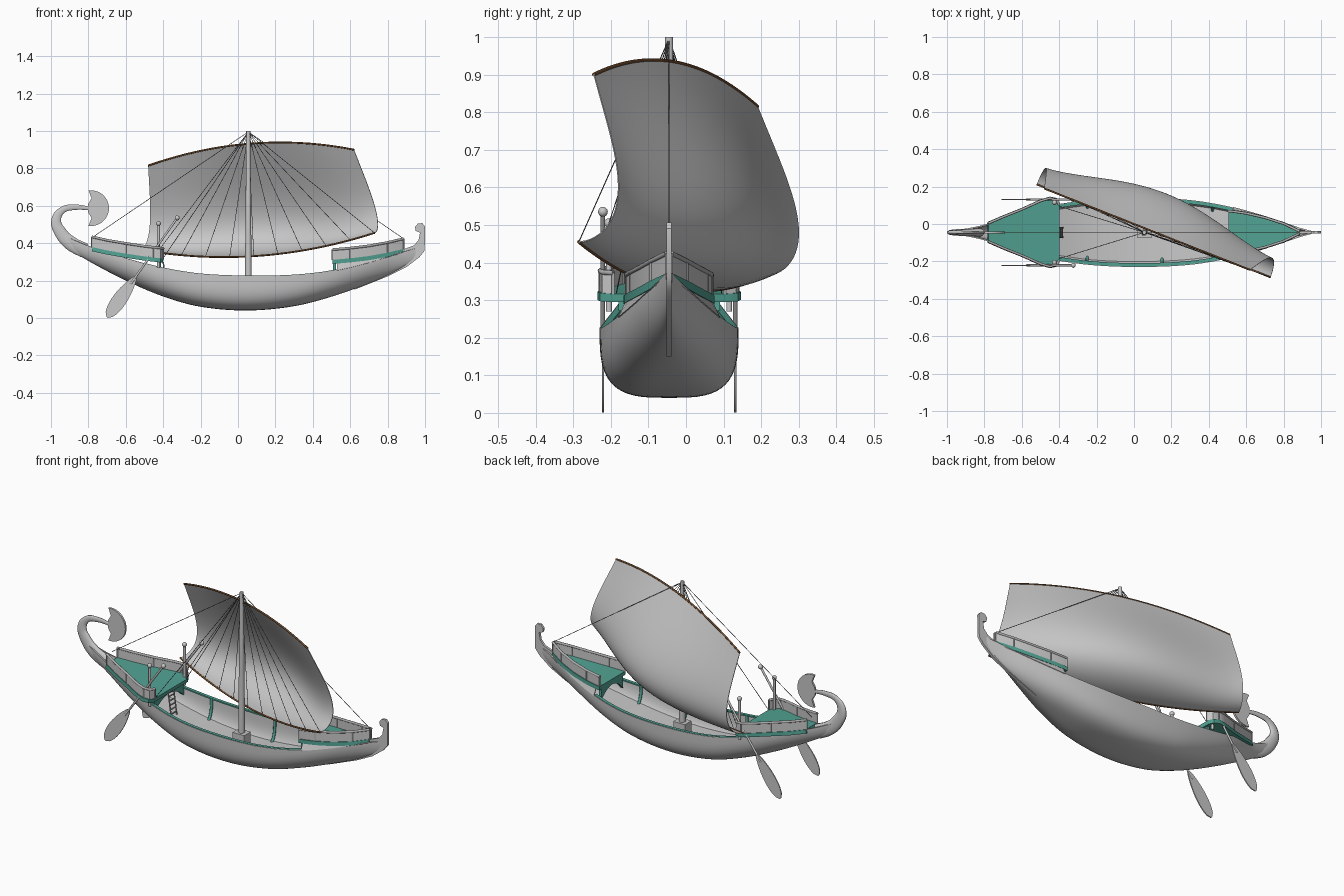
import bpy
from math import sin, cos, pi, radians
from mathutils import Vector

if "Cube" in bpy.data.objects:
    bpy.data.objects.remove(bpy.data.objects["Cube"])

CY = -0.045  # centreline of the ship


def material(name, r, g, b):
    m = bpy.data.materials.new(name)
    m.use_nodes = True
    m.diffuse_color = (r, g, b, 1)
    m.node_tree.nodes["Principled BSDF"].inputs["Base Color"].default_value = (r, g, b, 1)
    return m


GREY = material("light grey", 0.58, 0.58, 0.58)
RAIL = material("rail grey", 0.42, 0.42, 0.42)
ROPE = material("dark rope", 0.15, 0.15, 0.15)
TEAL = material("teal paint", 0.085, 0.36, 0.29)
BROWN = material("brown spar", 0.16, 0.07, 0.025)


def mesh(name, verts, faces, mat, thick=0, offset=0):
    me = bpy.data.meshes.new(name)
    me.from_pydata([tuple(v) for v in verts], [], faces)
    me.materials.append(mat)
    ob = bpy.data.objects.new(name, me)
    bpy.context.collection.objects.link(ob)
    bpy.ops.object.select_all(action='DESELECT')
    ob.select_set(True)
    bpy.context.view_layer.objects.active = ob
    if thick:
        mod = ob.modifiers.new("thickness", 'SOLIDIFY')
        mod.thickness, mod.offset = thick, offset
        bpy.ops.object.modifier_apply(modifier=mod.name)
    bpy.ops.object.shade_smooth_by_angle(angle=radians(40))


def loft(name, rows, mat, thick=0, offset=0):
    n = len(rows[0])
    faces = [(i * n + j, i * n + j + 1, (i + 1) * n + j + 1, (i + 1) * n + j)
             for i in range(len(rows) - 1) for j in range(n - 1)]
    mesh(name, [p for r in rows for p in r], faces, mat, thick, offset)


def plate(name, outline, y, thick, mat):
    """Flat shape in the x-z plane."""
    mesh(name, [(x, y, z) for x, z in outline], [tuple(range(len(outline)))], mat, thick)


def tubes(name, paths, radius, mat, radii=None, smooth=False):
    cu = bpy.data.curves.new(name, 'CURVE')
    cu.dimensions = '3D'
    cu.bevel_depth, cu.bevel_resolution, cu.use_fill_caps = radius, 3, True
    for path in paths:
        sp = cu.splines.new('BEZIER' if smooth else 'POLY')
        pts = sp.bezier_points if smooth else sp.points
        pts.add(len(path) - 1)
        for k, (p, q) in enumerate(zip(pts, path)):
            if smooth:
                p.co = q
                p.handle_left_type = p.handle_right_type = 'AUTO'
            else:
                p.co = (*q, 1)
            p.radius = radii[k] if radii else 1
        sp.use_smooth = True
    cu.materials.append(mat)
    ob = bpy.data.objects.new(name, cu)
    bpy.context.collection.objects.link(ob)
    return ob


def ball(name, centre, r, mat):
    bpy.ops.mesh.primitive_uv_sphere_add(radius=r, location=centre, segments=16, ring_count=10)
    ob = bpy.context.object
    ob.name = name
    ob.data.materials.append(mat)
    bpy.ops.object.shade_smooth()


# Hull stations: x, half width, keel height, sheer height, section fullness
STATIONS = [(-0.93, 0.014, 0.385, 0.44, 2), (-0.8, 0.042, 0.305, 0.385, 2),
            (-0.6, 0.11, 0.2, 0.32, 2.2), (-0.4, 0.152, 0.115, 0.268, 2.7),
            (-0.2, 0.177, 0.06, 0.236, 3.2), (0.05, 0.185, 0.04, 0.225, 3.3),
            (0.3, 0.173, 0.063, 0.23, 3), (0.5, 0.14, 0.114, 0.253, 2.5),
            (0.7, 0.085, 0.185, 0.3, 2), (0.85, 0.035, 0.252, 0.345, 1.8),
            (0.95, 0.008, 0.31, 0.372, 1.8)]


def station(x):
    """Smooth interpolation of the stations."""
    S = [Vector(s) for s in STATIONS]
    i = max(k for k in range(len(S) - 1) if k == 0 or S[k][0] <= x)
    slope = lambda k: ((S[min(k + 1, len(S) - 1)] - S[max(k - 1, 0)])
                       / (S[min(k + 1, len(S) - 1)][0] - S[max(k - 1, 0)][0]))
    h = S[i + 1][0] - S[i][0]
    t = (x - S[i][0]) / h
    v = (S[i] * (1 + 2 * t) * (1 - t) ** 2 + S[i + 1] * t * t * (3 - 2 * t)
         + slope(i) * h * t * (1 - t) ** 2 - slope(i + 1) * h * t * t * (1 - t))
    return v[1:]


def section(x, inset=0, count=28):
    w, keel, sheer, n = station(x)
    w, keel = w - inset, keel + inset
    pts = []
    for k in range(count + 1):
        a = pi * k / count
        c, s = cos(a), max(sin(a), 0)
        side = -1 if c > 0 else 1
        pts.append((x, CY + side * w * abs(c) ** (2 / n), sheer - (sheer - keel) * s ** (2 / n)))
    return pts


def span(a, b, n):
    return [a + (b - a) * k / n for k in range(n + 1)]


loft("hull", [section(x) for x in span(-0.93, 0.95, 56)], GREY, 0.008, -1)

# Floor inside the hull
floor_rows = []
for x in span(-0.6, 0.7, 26):
    w, keel, sheer, n = station(x)
    half = w * (1 - ((sheer - keel - 0.052) / (sheer - keel)) ** n) ** (1 / n) - 0.004
    floor_rows.append([(x, CY - half, keel + 0.052), (x, CY + half, keel + 0.052)])
loft("floor", floor_rows, GREY, 0.006)

# Painted gunwales and ribs, inside the hull edge
for s, side in ((-1, "right"), (1, "left")):
    loft("gunwale_" + side, [[(x, CY + s * (station(x)[0] - d), station(x)[2] - 0.002)
                              for d in (0.003, 0.021)] for x in span(-0.5, 0.53, 26)], TEAL, 0.008)
tubes("ribs", [section(x, 0.013) for x in (-0.25, 0.15, 0.42)], 0.008, TEAL)

# Stem post with curled head
plate("stem_post", [(0.62, 0.15), (0.8, 0.222), (0.9, 0.272), (0.97, 0.325), (0.998, 0.36),
                    (1.0, 0.49), (0.985, 0.507), (0.962, 0.505), (0.946, 0.488), (0.95, 0.465),
                    (0.973, 0.457), (0.965, 0.415), (0.94, 0.388), (0.88, 0.365), (0.75, 0.26)],
      CY, 0.014, GREY)

# Curled stern, flattened sideways, with fan-shaped finial
curl = tubes("stern_curl", [[(x, 0, z) for x, z in
                             ((-0.82, 0.36), (-0.895, 0.4), (-0.945, 0.452), (-0.972, 0.52),
                              (-0.94, 0.576), (-0.87, 0.592), (-0.79, 0.585))]], 0.01, GREY,
             (4.2, 4, 3.5, 2.8, 1.9, 1.5, 1), smooth=True)
curl.location.y, curl.scale.y = CY, 0.5
arc = [(-0.785 + 0.095 * cos(a), 0.587 + 0.095 * sin(a)) for a in span(-1.72, 1.72, 24)]
plate("stern_fan", arc + [(-0.783, 0.64), (-0.803, 0.605), (-0.803, 0.568), (-0.783, 0.535)],
      CY, 0.012, GREY)

# Raised decks: x, half width, height along the edge
AFT = [(-0.78, 0.05, 0.368), (-0.7, 0.085, 0.35), (-0.6, 0.125, 0.333), (-0.5, 0.17, 0.318),
       (-0.45, 0.185, 0.312), (-0.415, 0.178, 0.308), (-0.4, 0.15, 0.306)]
FORE = [(0.505, 0.115, 0.3), (0.53, 0.114, 0.302), (0.6, 0.104, 0.308), (0.7, 0.081, 0.32),
        (0.8, 0.049, 0.338), (0.885, 0.008, 0.358)]
for name, edge in (("aft", AFT), ("fore", FORE)):
    loft(name + "_deck", [[(x, CY - w - 0.006, z), (x, CY + w + 0.006, z)] for x, w, z in edge],
         TEAL, 0.022)
    bars, posts = [], []
    for s, side in ((-1, "right"), (1, "left")):
        line = [Vector((x, CY + s * (w - 0.002), z + 0.01)) for x, w, z in edge]
        up = Vector((0, 0, 0.056))
        loft(f"{name}_rail_panel_{side}", [[p, p + up] for p in line], GREY, 0.005)
        bars.append([p + up for p in line])
        posts += [[p, p + up] for p in line[::2] + line[-1:]]
    tubes(name + "_rail_bars", bars, 0.007, RAIL)
    tubes(name + "_rail_posts", posts, 0.005, RAIL)

# Arched frames carrying the decks
for name, x, half, top in (("aft", -0.42, 0.135, 0.3), ("fore", 0.515, 0.1, 0.293)):
    loft(name + "_deck_arch", [[(x, CY + half * t, top - 0.015 - 0.06 * t * t), (x, CY + half * t, top)]
                               for t in span(-1, 1, 16)], TEAL, 0.016)

for s, side in ((-1, "right"), (1, "left")):
    # Bulwark between hull and fore deck
    loft("bow_bulwark_" + side, [[(x, CY + s * station(x)[0], station(x)[2] - 0.005),
                                  (x, CY + s * w, z - 0.008)] for x, w, z in FORE[1:]], GREY, 0.006)
    # Aft mooring posts
    post = (-0.425, CY + s * 0.16)
    tubes("aft_post_" + side, [[(*post, 0.27), (*post, 0.5)]], 0.008, GREY)
    ball("aft_post_knob_" + side, (*post, 0.505), 0.013, GREY)
    # Steering oar
    y = CY + s * 0.176
    tip, top = Vector((-0.7, 0.003)), Vector((-0.325, 0.535))
    along = (top - tip).normalized()
    across = Vector((-along.y, along.x))
    leaf = [(t, 0.035 * sin(pi * t ** 0.75) ** 0.7 + 0.004) for t in span(0, 1, 14)]
    outline = ([tip + along * t * 0.27 + across * w for t, w in leaf]
               + [tip + along * t * 0.27 - across * w for t, w in reversed(leaf)])
    plate("oar_blade_" + side, outline, y, 0.006, GREY)
    start = tip + along * 0.22
    tubes("oar_shaft_" + side, [[(start.x, y, start.y), (top.x, y, top.y)]], 0.006, GREY)
    ball("oar_knob_" + side, (top.x, y, top.y), 0.013, GREY)

# Ladder below the aft deck
tubes("ladder", [[(-0.38, CY + d, 0.16), (-0.4, CY + d, 0.3)] for d in (-0.025, 0.025)]
      + [[(-0.38 - 0.02 * t, CY - 0.025, 0.16 + 0.14 * t), (-0.38 - 0.02 * t, CY + 0.025, 0.16 + 0.14 * t)]
         for t in span(0.15, 0.85, 4)], 0.004, RAIL)

# Mast and its step
MAST = (0.055, CY)
tubes("mast", [[(*MAST, 0.08), (*MAST, 1.0)]], 0.01, GREY, (1.9, 1.1))
bpy.ops.mesh.primitive_cube_add(size=1, location=(*MAST, 0.135))
step = bpy.context.object
step.name, step.scale = "mast_step", (0.075, 0.06, 0.1)
step.data.materials.append(GREY)


# Sail, bellied between two bent yards
def foot(u):
    return Vector((-0.52 + 1.25 * u, 0.212 - 0.497 * u, 0.365 + 0.09 * u - 0.312 * u * (1 - u)))


def head(u):
    return Vector((-0.48 + 1.1 * u, 0.19 - 0.435 * u, 0.815 + 0.085 * u + 0.3 * u * (1 - u)))


def sail_point(u, v):
    depth = (0.1 + 0.11 * max(sin(pi * u), 0) ** 1.5) * sin(pi * v ** 0.54)
    return foot(u).lerp(head(u), v) + Vector((0.37, 0.93, 0)) * depth


U = span(0, 1, 32)
loft("sail", [[sail_point(u, v ** 1.6) for v in span(0, 1, 28)] for u in U], GREY, 0.003)
tubes("yards", [[foot(u) for u in U], [head(u) for u in U]], 0.005, BROWN)

# Rigging
peak = (*MAST, 0.995)
tubes("sail_lines", [[peak, foot(u)] for u in span(0.07, 1, 9)], 0.0014, ROPE)
tubes("stays", [[peak, p] for p in ((0.885, CY, 0.424), (-0.78, CY, 0.43),
                                    (-0.4, CY - 0.14, 0.32), (-0.4, CY + 0.14, 0.32))], 0.0016, ROPE)
